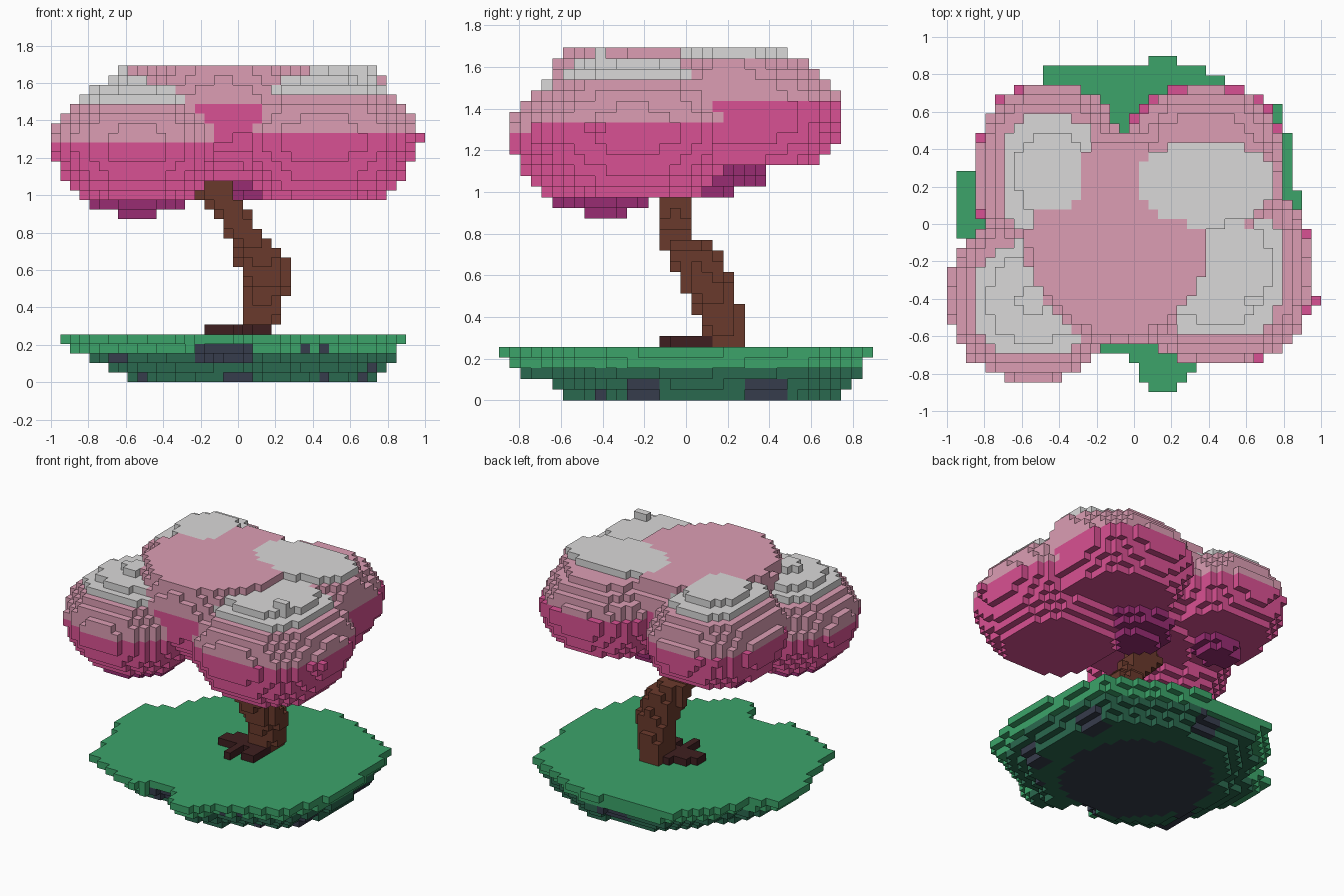
import bpy, bmesh, math

cube = bpy.data.objects.get("Cube")
if cube:
    bpy.data.objects.remove(cube, do_unlink=True)

S = 2 / 39                     # block size
NX, NY, NZ = 39, 35, 33        # blocks along x, y, z


def linear(c):
    c /= 255
    return c / 12.92 if c <= 0.04045 else ((c + 0.055) / 1.055) ** 2.4


# Colours (sRGB 0-255)
COLOURS = {
    "blossom_white": (218, 217, 217),
    "blossom_light_pink": (220, 158, 180),
    "blossom_magenta": (217, 81, 147),
    "blossom_purple": (152, 44, 114),
    "bark_brown": (106, 58, 44),
    "root_dark_brown": (62, 31, 32),
    "grass_green": (60, 164, 106),
    "earth_dark_green": (42, 104, 78),
    "stone_slate": (54, 60, 76),
}
MATS = {}
for name, rgb in COLOURS.items():
    m = bpy.data.materials.new(name)
    col = [linear(c) for c in rgb] + [1]
    m.use_nodes = True
    m.diffuse_color = col
    m.node_tree.nodes["Principled BSDF"].inputs["Base Color"].default_value = col
    MATS[name] = m

grid = {}                      # (i, j, k) -> (part, colour)


def cells():
    for k in range(NZ):
        for j in range(NY):
            for i in range(NX):
                yield (i, j, k), (i - 19) * S, (j - 17) * S, (k + 0.5) * S


def inside(x, y, poly):
    hit = False
    for (x1, y1), (x2, y2) in zip(poly, poly[1:] + poly[:1]):
        if (y1 > y) != (y2 > y) and x < x1 + (y - y1) * (x2 - x1) / (y2 - y1):
            hit = not hit
    return hit


# Island: ragged outline that shrinks and shifts towards the bottom
OUTLINE = [(0.9, -0.05), (0.87, 0.2), (0.8, 0.62), (0.6, 0.7), (0.38, 0.82), (0.24, 0.86),
           (0.23, 0.9), (0.08, 0.9), (0.06, 0.86), (-0.44, 0.86), (-0.5, 0.76), (-0.68, 0.6),
           (-0.76, 0.36), (-0.83, 0.33), (-0.96, 0.23), (-0.96, -0.02), (-0.88, -0.12),
           (-0.84, -0.3), (-0.79, -0.57), (-0.48, -0.72), (-0.3, -0.79), (-0.17, -0.66),
           (0.02, -0.74), (0.08, -0.9), (0.23, -0.9), (0.28, -0.79), (0.5, -0.7),
           (0.75, -0.56), (0.86, -0.3)]
SCALE = [0.73, 0.80, 0.89, 0.94, 1.0]
# Stones set into the rim: x range, y range, layer range
STONES = [(-0.23, 0.07, -1, -0.5, 2, 3), (-0.67, -0.6, -1, 0, 2, 2), (-0.6, -0.48, -1, 0, 0, 0),
          (0.33, 0.38, -1, -0.4, 3, 3), (0.43, 0.48, -1, -0.4, 3, 3), (0.42, 0.53, -1, -0.4, 0, 0),
          (0.6, 1, -0.28, -0.12, 0, 1), (0.6, 1, 0.28, 0.48, 0, 1), (-0.1, 0.15, 0.6, 1, 1, 2)]
for (i, j, k), x, y, z in cells():
    if k < 5:
        s = SCALE[k]
        if inside((x - 0.33 * (1 - s)) / s, (y - 0.28 * (1 - s)) / s, OUTLINE):
            colour = "grass_green" if k > 2 else "earth_dark_green"
            if k == 0 and math.hypot(x - 0.01, y - 0.05) < 0.51:
                colour = "stone_slate"
            for x1, x2, y1, y2, k1, k2 in STONES:
                if x1 <= x <= x2 and y1 <= y <= y2 and k1 <= k <= k2:
                    colour = "stone_slate"
            grid[i, j, k] = ("island", colour)

# Trunk: leaning path of z, x, y, radius
PATH = [(0.25, 0.09, 0.2, 0.09), (0.4, 0.13, 0.17, 0.115), (0.55, 0.16, 0.1, 0.13),
        (0.7, 0.11, 0.03, 0.13), (0.8, 0.04, -0.05, 0.095), (0.9, -0.03, -0.05, 0.09),
        (1.0, -0.12, -0.05, 0.1), (1.15, -0.13, -0.05, 0.08)]
for cell, x, y, z in cells():
    for a, b in zip(PATH, PATH[1:]):
        if a[0] <= z < b[0]:
            t = (z - a[0]) / (b[0] - a[0])
            px, py, r = (a[n] + t * (b[n] - a[n]) for n in (1, 2, 3))
            if math.hypot(x - px, y - py) < r:
                grid[cell] = ("trunk", "bark_brown")

# Roots: star of short arms on the grass
ARMS = [(-0.18, 0.18, 0.03, 0.13), (-0.05, 0.05, -0.13, 0.23), (0.08, 0.18, -0.06, 0.03),
        (-0.13, -0.05, 0.13, 0.19)]
for cell, x, y, z in cells():
    if cell[2] == 5 and cell not in grid:
        if any(x1 < x < x2 and y1 < y < y2 for x1, x2, y1, y2 in ARMS):
            grid[cell] = ("roots", "root_dark_brown")

# Canopy lobes: centre, radii, squareness, height above and below the centre,
# then floor and the heights where purple ends, light pink and white begin
LOBES = [
    ((0.08, 0.12, 1.13), (0.25, 0.25), 2.0, 0.05, 0.16, 0.97, 1.2, 2, 2),
    ((-0.50, 0.26, 1.13), (0.17, 0.14), 2.0, 0.05, 0.14, 1.02, 1.2, 2, 2),
    ((-0.08, -0.08, 1.46), (0.55, 0.58), 2.0, 0.50, 0.49, 1.08, 1.0, 1.487, 1.75),
    ((0.38, 0.24, 1.39), (0.44, 0.50), 2.7, 0.295, 0.36, 1.13, 1.0, 1.436, 1.641),
    ((0.39, 0.22, 1.50), (0.43, 0.27), 2.4, 0.30, 0.10, 1.44, 1.0, 1.436, 1.641),
    ((-0.45, 0.27, 1.35), (0.39, 0.47), 2.7, 0.34, 0.34, 1.13, 1.0, 1.385, 1.57),
    ((-0.54, -0.40, 1.28), (0.46, 0.45), 2.1, 0.34, 0.395, 0.87, 0.975, 1.282, 1.487),
    ((0.455, -0.25, 1.31), (0.495, 0.50), 2.5, 0.355, 0.42, 0.97, 0.9, 1.333, 1.538),
]
for (cx, cy, cz), (rx, ry), n, up, down, floor, dark, light, white in LOBES:
    for cell, x, y, z in cells():
        if z < floor:
            continue
        dz = (z - cz) / up if z > cz else (cz - z) / down
        if abs((x - cx) / rx) ** n + abs((y - cy) / ry) ** n + dz ** 1.7 <= 1:
            tone = ("white" if z > white else "light_pink" if z > light
                    else "magenta" if z > dark else "purple")
            grid[cell] = ("canopy", "blossom_" + tone)
# Single blocks poking out of the front left lobe
grid[31, 9, 32] = grid[32, 9, 32] = ("canopy", "blossom_white")
grid[38, 9, 25] = ("canopy", "blossom_magenta")

# Outer block faces: direction and corner offsets
SIDES = []
for axis in range(3):
    u, v = (axis + 1) % 3, (axis + 2) % 3
    for d in (0, 1):
        ring = []
        for a, b in ((0, 0), (1, 0), (1, 1), (0, 1)):
            p = [0, 0, 0]
            p[axis], p[u], p[v] = d, a, b
            ring.append(tuple(p))
        step = [0, 0, 0]
        step[axis] = 2 * d - 1
        SIDES.append((step, ring if d else ring[::-1]))


def build(part):
    colours = sorted({c for p, c in grid.values() if p == part})
    bm = bmesh.new()
    corners = {}

    def corner(p):
        if p not in corners:
            corners[p] = bm.verts.new(((p[0] - 19.5) * S, (p[1] - 17.5) * S, p[2] * S))
        return corners[p]

    for (i, j, k), (p, colour) in grid.items():
        if p != part:
            continue
        for (di, dj, dk), ring in SIDES:
            if (i + di, j + dj, k + dk) not in grid:
                f = bm.faces.new([corner((i + a, j + b, k + c)) for a, b, c in ring])
                f.material_index = colours.index(colour)
    mesh = bpy.data.meshes.new(part)
    bm.to_mesh(mesh)
    bm.free()
    for c in colours:
        mesh.materials.append(MATS[c])
    bpy.context.collection.objects.link(bpy.data.objects.new(part, mesh))


for part in ("island", "roots", "trunk", "canopy"):
    build(part)
